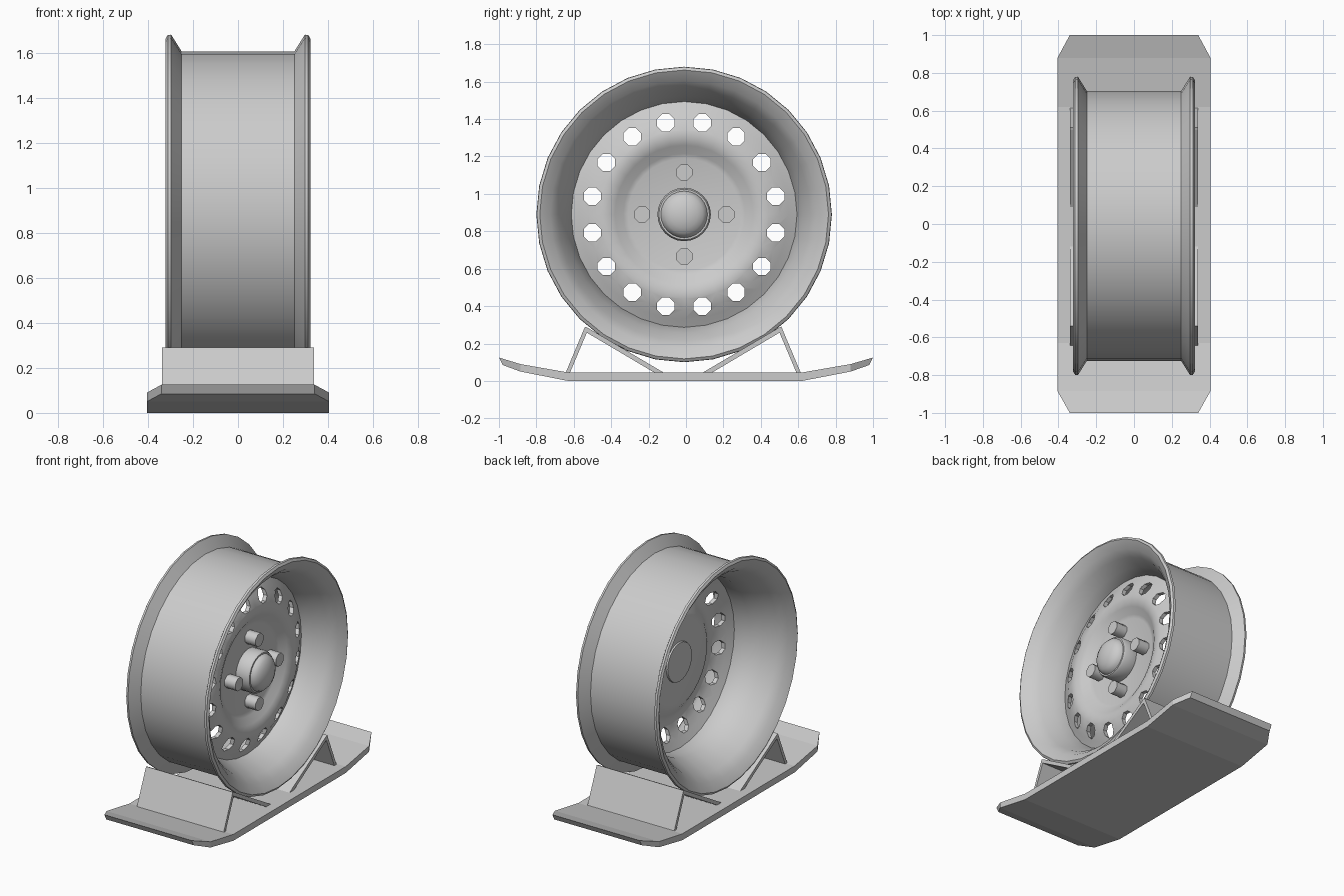
import bpy, bmesh
from math import sin, cos, pi, radians
from mathutils import Matrix

if "Cube" in bpy.data.objects:
    bpy.data.objects.remove(bpy.data.objects["Cube"])

CY, CZ = -0.01, 0.89      # wheel axis position


def finish(name, bm):
    bmesh.ops.remove_doubles(bm, verts=bm.verts, dist=1e-5)
    bmesh.ops.recalc_face_normals(bm, faces=bm.faces)
    me = bpy.data.meshes.new(name)
    bm.to_mesh(me)
    bm.free()
    ob = bpy.data.objects.new(name, me)
    bpy.context.collection.objects.link(ob)
    return ob


def smooth(ob, angle=35):
    bpy.ops.object.select_all(action='DESELECT')
    ob.select_set(True)
    bpy.context.view_layer.objects.active = ob
    bpy.ops.object.shade_smooth_by_angle(angle=radians(angle))


def lathe(name, profile, segs, closed=False):
    """Spin (x, radius) points round the wheel axis."""
    bm = bmesh.new()
    n = len(profile)
    rings = [[bm.verts.new((x, CY + r * sin(2 * pi * i / segs), CZ + r * cos(2 * pi * i / segs)))
              for x, r in profile] for i in range(segs)]
    for i in range(segs):
        a, b = rings[i], rings[(i + 1) % segs]
        for j in range(n if closed else n - 1):
            k = (j + 1) % n
            bm.faces.new((a[j], a[k], b[k], b[j]))
    bmesh.ops.dissolve_degenerate(bm, dist=1e-5, edges=bm.edges)
    return finish(name, bm)


def rods(name, count, ring, radius, x0, x1, offset=0.0, sides=8):
    """Ring of short cylinders parallel to the wheel axis."""
    bm = bmesh.new()
    for i in range(count):
        a = offset + 2 * pi * i / count
        m = (Matrix.Translation(((x0 + x1) / 2, CY + ring * sin(a), CZ + ring * cos(a)))
             @ Matrix.Rotation(pi / 2, 4, 'Y') @ Matrix.Rotation(pi / sides, 4, 'Z'))
        bmesh.ops.create_cone(bm, cap_ends=True, segments=sides, radius1=radius,
                              radius2=radius, depth=x1 - x0, matrix=m)
    return finish(name, bm)


def extrude_x(name, profile, half):
    """Extrude a (y, z) outline across the width."""
    bm = bmesh.new()
    f = bm.faces.new([bm.verts.new((-half, y, z)) for y, z in profile])
    new = bmesh.ops.extrude_face_region(bm, geom=[f])['geom']
    bmesh.ops.translate(bm, vec=(2 * half, 0, 0),
                        verts=[v for v in new if isinstance(v, bmesh.types.BMVert)])
    return finish(name, bm)


# Rim: flanged barrel with a dished inside
half_rim = [(0.25, 0.715), (0.297, 0.79), (0.312, 0.788), (0.322, 0.772),
            (0.285, 0.715), (0.235, 0.675), (0.15, 0.635), (0.07, 0.60)]
rim = half_rim + [(-x, r) for x, r in reversed(half_rim)]
smooth(lathe("wheel_rim", rim, 32, closed=True), 40)

# Pressed centre disc with a ring of vent holes
front = [(0.09, 0.0), (0.09, 0.30), (0.098, 0.325), (0.13, 0.37), (0.147, 0.41),
         (0.146, 0.45), (0.128, 0.51), (0.10, 0.56), (0.075, 0.61)]
back = [(0.045, 0.61), (0.075, 0.555), (0.10, 0.505), (0.118, 0.45), (0.118, 0.41),
        (0.10, 0.37), (0.07, 0.325), (0.065, 0.29), (0.065, 0.0)]
disc = lathe("wheel_disc", front + back, 32)
cutter = rods("vent_cutter", 16, 0.50, 0.05, 0.0, 0.25, offset=pi / 16)
cutter.hide_render = True
mod = disc.modifiers.new("vents", 'BOOLEAN')
mod.operation = 'DIFFERENCE'
mod.solver = 'EXACT'
mod.object = cutter
bpy.context.view_layer.objects.active = disc
bpy.ops.object.modifier_apply(modifier=mod.name)
bpy.data.objects.remove(cutter)
smooth(disc, 30)

# Hub with domed cap, and the lug bolts
dome = [(0.19 + 0.065 * sin(t * pi / 10), 0.125 * cos(t * pi / 10)) for t in range(5)]
smooth(lathe("hub_cap", [(0.055, 0.0), (0.055, 0.135), (0.08, 0.143), (0.175, 0.143), (0.19, 0.135)]
             + dome + [(0.255, 0.0)], 24), 35)
smooth(rods("lug_bolts", 4, 0.225, 0.047, 0.08, 0.175), 50)

# Ski base: bent plank with chamfered corners
bm = bmesh.new()
stations = [(-1.0, 0.34, 0.085, 0.125), (-0.885, 0.405, 0.05, 0.09), (-0.63, 0.405, 0.0, 0.045),
            (0.62, 0.405, 0.0, 0.045), (0.88, 0.405, 0.05, 0.09), (1.0, 0.34, 0.085, 0.125)]
loops = [[bm.verts.new((sx * w, y + (0.02 if y < -0.9 else -0.02 if y > 0.9 else 0) * (z == lo), z))
          for sx, z in ((-1, lo), (1, lo), (1, hi), (-1, hi))] for y, w, lo, hi in stations]
for a, b in zip(loops, loops[1:]):
    for j in range(4):
        bm.faces.new((a[j], a[(j + 1) % 4], b[(j + 1) % 4], b[j]))
bm.faces.new(loops[0])
bm.faces.new(loops[-1])
finish("ski_base", bm)

# Folded sheet chocks in front of and behind the wheel
chock = [(0.63, 0.04), (0.525, 0.29), (0.512, 0.285), (0.10, 0.042),
         (0.15, 0.042), (0.515, 0.258), (0.607, 0.04)]
for name, s in (("front_chock", -1), ("rear_chock", 1)):
    extrude_x(name, [(s * y - 0.015, z) for y, z in chock], 0.338)
